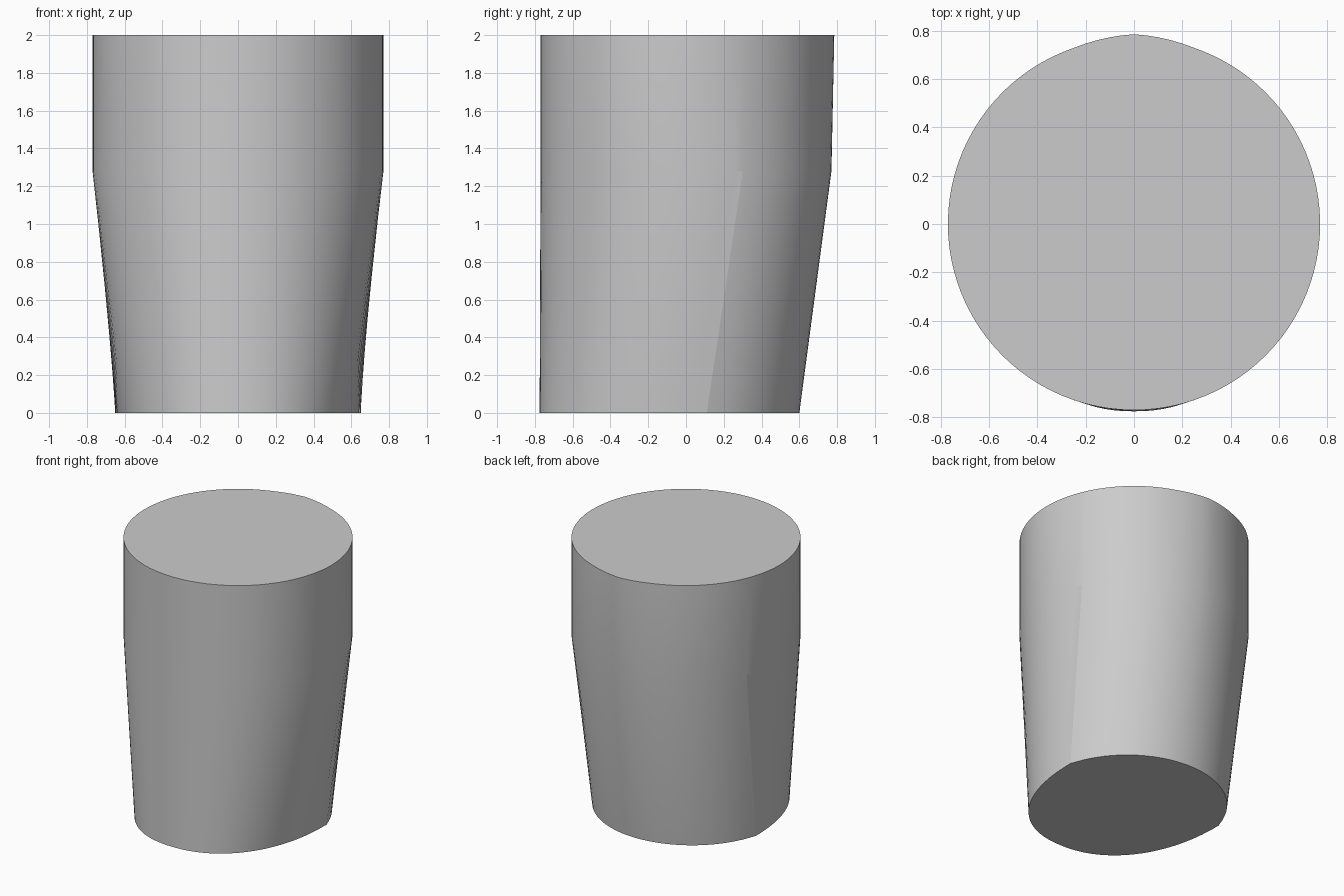
import bpy, bmesh, math

cube = bpy.data.objects.get("Cube")
if cube:
    bpy.data.objects.remove(cube, do_unlink=True)

HALF = 48            # segments on each side of the mirror plane
FRONT = 30           # of which this many run from the front to the side crease
RADIUS = 0.77
CREASE = math.radians(23)


def round_point(i, peak=0.0):
    """Upper circle, with an optional slight point at the back."""
    if i <= FRONT:
        a = -math.pi / 2 + (math.pi / 2 + CREASE) * i / FRONT
    else:
        a = CREASE + (math.pi / 2 - CREASE) * (i - FRONT) / (HALF - FRONT)
    x, y = RADIUS * math.cos(a), RADIUS * math.sin(a)
    if y > 0:
        y += peak * max(0, 1 - abs(x) / 0.25)
    return x, y


def foot_point(i):
    """Base outline: full front curve, creased sides, flatter circular back."""
    if i <= FRONT:
        a = math.pi / 2 * i / FRONT
        e = 2 / 2.2
        return 0.65 * math.sin(a) ** e, 0.11 - 0.885 * max(0, math.cos(a)) ** e
    centre, r = -0.073, 0.673
    start = math.asin((0.11 - centre) / r)
    a = start + (math.pi / 2 - start) * (i - FRONT) / (HALF - FRONT)
    return r * math.cos(a), centre + r * math.sin(a)


def ring(bm, outline, z):
    half = [outline(i) for i in range(HALF + 1)]
    loop = half + [(-x, y) for x, y in half[-2:0:-1]]
    return [bm.verts.new((x, y, z)) for x, y in loop]


# Solid body lofted through three outlines
bm = bmesh.new()
rings = [ring(bm, foot_point, 0),
         ring(bm, round_point, 1.28),
         ring(bm, lambda i: round_point(i, 0.015), 2)]
for low, high in zip(rings, rings[1:]):
    n = len(low)
    for i in range(n):
        j = (i + 1) % n
        bm.faces.new((low[i], low[j], high[j], high[i]))
bm.faces.new(rings[0][::-1])
bm.faces.new(rings[-1])
bmesh.ops.recalc_face_normals(bm, faces=bm.faces)
mesh = bpy.data.meshes.new("tapered_body")
bm.to_mesh(mesh)
bm.free()
body = bpy.data.objects.new("tapered_body", mesh)
bpy.context.collection.objects.link(body)

# Plain grey
grey = bpy.data.materials.new("plain_grey")
grey.use_nodes = True
grey.diffuse_color = (0.6, 0.6, 0.6, 1)
grey.node_tree.nodes["Principled BSDF"].inputs["Base Color"].default_value = (0.6, 0.6, 0.6, 1)
mesh.materials.append(grey)

# Smooth sides, sharp rims and side creases
bpy.ops.object.select_all(action="DESELECT")
body.select_set(True)
bpy.context.view_layer.objects.active = body
bpy.ops.object.shade_smooth_by_angle(angle=math.radians(12))
